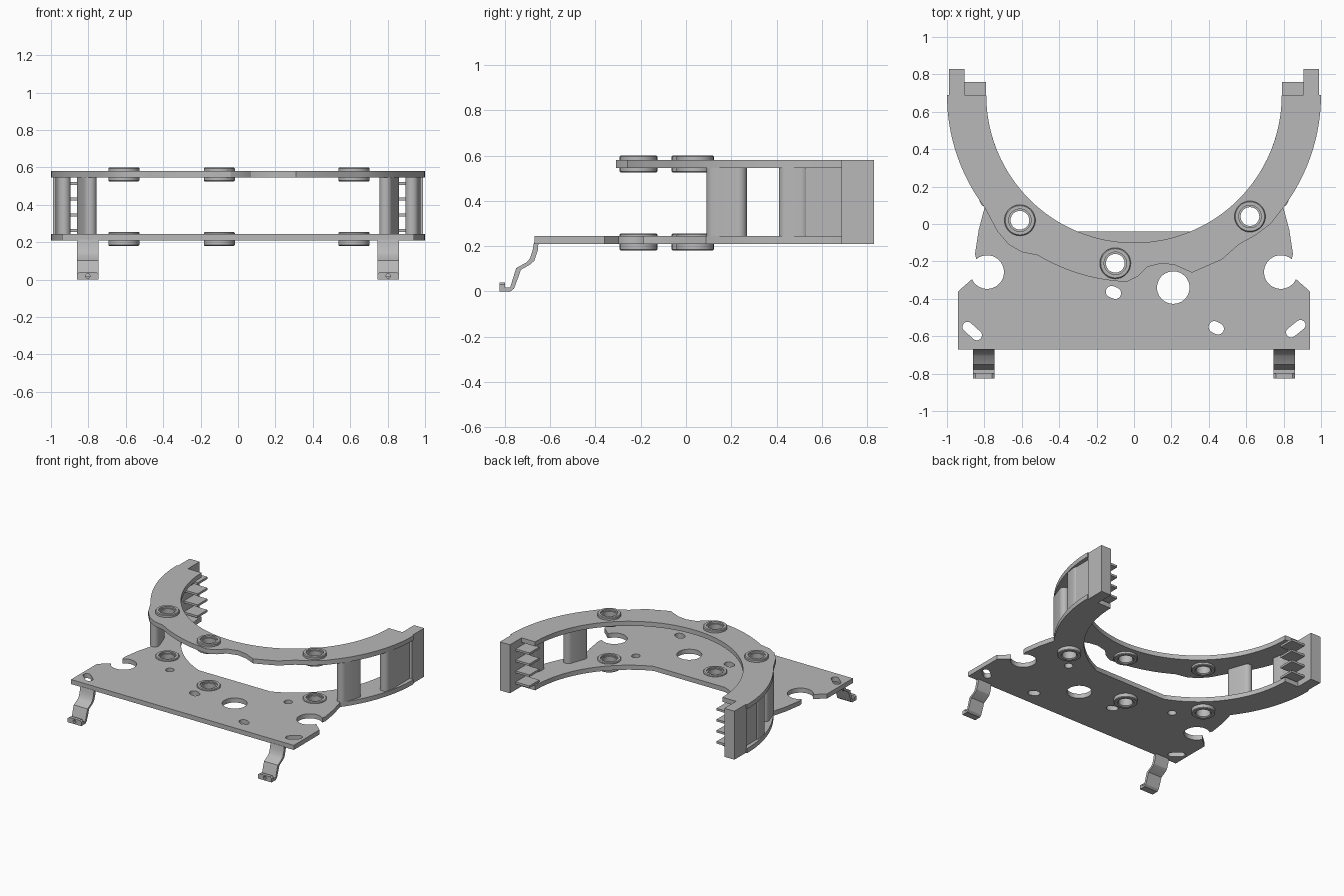
import bpy, bmesh
from math import sin, cos, radians, pi, atan2, degrees
from mathutils import Matrix, Vector

old = bpy.data.objects.get("Cube")
if old:
    bpy.data.objects.remove(old, do_unlink=True)

grey = bpy.data.materials.new("plain_grey")
grey.use_nodes = True
COLOR = (0.48, 0.48, 0.48, 1)
grey.diffuse_color = COLOR
grey.node_tree.nodes["Principled BSDF"].inputs["Base Color"].default_value = COLOR


def finish(name, bm):
    bmesh.ops.remove_doubles(bm, verts=bm.verts, dist=0.0001)
    bmesh.ops.recalc_face_normals(bm, faces=bm.faces)
    mesh = bpy.data.meshes.new(name)
    bm.to_mesh(mesh)
    bm.free()
    mesh.materials.append(grey)
    obj = bpy.data.objects.new(name, mesh)
    bpy.context.collection.objects.link(obj)
    bpy.ops.object.select_all(action='DESELECT')
    obj.select_set(True)
    bpy.context.view_layer.objects.active = obj
    bpy.ops.object.shade_smooth_by_angle(angle=radians(30))
    return obj


def prism(name, loops, low, high, frame=Matrix()):
    """Filled outline (first loop) with holes (other loops), extruded from low to high."""
    curve = bpy.data.curves.new(name, 'CURVE')
    curve.dimensions = '2D'
    curve.fill_mode = 'BOTH'
    curve.extrude = (high - low) / 2
    for loop in loops:
        spline = curve.splines.new('POLY')
        spline.points.add(len(loop) - 1)
        for point, (x, y) in zip(spline.points, loop):
            point.co = (x, y, 0, 1)
        spline.use_cyclic_u = True
    temp = bpy.data.objects.new(name + "_outline", curve)
    bpy.context.collection.objects.link(temp)
    graph = bpy.context.evaluated_depsgraph_get()
    mesh = bpy.data.meshes.new_from_object(temp.evaluated_get(graph))
    bm = bmesh.new()
    bm.from_mesh(mesh)
    bpy.data.objects.remove(temp)
    bpy.data.meshes.remove(mesh)
    bm.transform(frame @ Matrix.Translation((0, 0, (low + high) / 2)))
    return finish(name, bm)


def arc(cx, cy, r, start, end, steps=24):
    angles = [radians(start + (end - start) * i / steps) for i in range(steps + 1)]
    return [(cx + r * cos(a), cy + r * sin(a)) for a in angles]


def circle(cx, cy, r):
    return arc(cx, cy, r, 0, 350, 35)


def slot(a, b, r):
    t = degrees(atan2(b[1] - a[1], b[0] - a[0]))
    return arc(*a, r, t + 90, t + 270, 10) + arc(*b, r, t - 90, t + 90, 10)


def mirror(points):
    return [(-x, y) for x, y in reversed(points)]


def box(name, x, y, z):
    return prism(name, [[(x[0], y[0]), (x[1], y[0]), (x[1], y[1]), (x[0], y[1])]], *z)


CY, INNER, OUTER = 0.69, 0.79, 1.0
LOW, HIGH = (0.21, 0.245), (0.545, 0.58)
BUSHES = [(-0.61, 0.02), (-0.10, -0.21), (0.62, 0.04)]
bores = [circle(x, y, 0.055) for x, y in BUSHES]

# Upper crescent plate with a wavy front edge
wave = [(0.73, 0.0), (0.65, -0.06), (0.56, -0.11), (0.47, -0.19), (0.31, -0.26),
        (0.22, -0.22), (0.15, -0.21), (0.07, -0.23), (0.02, -0.28), (-0.04, -0.31)]
upper = (arc(0, CY, INNER, 180, 360, 64) + arc(0, CY, OUTER, 360, 323, 16) + wave
         + arc(0, CY, OUTER, 264, 239, 10) + [(-0.6, -0.15), (-0.67, -0.11), (-0.73, -0.04)]
         + arc(0, CY, OUTER, 217, 180, 16))
prism("upper_plate", [upper] + bores, *HIGH)

# Lower plate: crescent merged with a wide front apron, open side notches
side = (arc(0, CY, OUTER, 360, 323, 16) + [(0.83, -0.03), (0.85, -0.16)]
        + arc(0.785, -0.257, 0.09, 50, 335) + [(0.94, -0.36), (0.94, -0.67)])
lower = (arc(0, CY, INNER, 180, 247.5, 26) + arc(0, CY, INNER, 292.5, 360, 26)
         + side + mirror(side))
holes = [circle(0.21, -0.34, 0.087), circle(0.50, -0.11, 0.03), circle(-0.47, -0.15, 0.03),
         slot((-0.12, -0.362), (-0.10, -0.37), 0.031),
         slot((0.43, -0.55), (0.45, -0.56), 0.031),
         slot((-0.89, -0.55), (-0.84, -0.595), 0.027),
         slot((0.84, -0.58), (0.89, -0.54), 0.027)]
prism("lower_plate", [lower] + bores + holes, *LOW)

# Flanged bushings in both plates
PROFILE = [(0.05, 0.006), (0.058, 0), (0.078, 0), (0.083, 0.005), (0.083, 0.07),
           (0.078, 0.075), (0.06, 0.075), (0.06, 0.062), (0.05, 0.062)]
for level, base in (("lower", 0.18), ("upper", 0.525)):
    for i, (x, y) in enumerate(BUSHES):
        bm = bmesh.new()
        ring = [bm.verts.new((r, 0, z)) for r, z in PROFILE]
        edges = [bm.edges.new((ring[k - 1], ring[k])) for k in range(len(ring))]
        bmesh.ops.spin(bm, geom=ring + edges, cent=(0, 0, 0), axis=(0, 0, 1),
                       angle=2 * pi, steps=36, use_merge=False)
        bm.transform(Matrix.Translation((x, y, base)))
        finish(f"{level}_bushing_{i + 1}", bm)

# Spring feet: cross-section drawn in the y-z plane, lip in the x-z plane
SECTION = Matrix(((0, 0, 1, 0), (1, 0, 0, 0), (0, 1, 0, 0), (0, 0, 0, 1)))
FACING = Matrix(((1, 0, 0, 0), (0, 0, -1, 0), (0, 1, 0, 0), (0, 0, 0, 1)))
strip = [(-0.652, 0.215), (-0.655, 0.18), (-0.67, 0.135), (-0.69, 0.118), (-0.73, 0.095),
         (-0.742, 0.06), (-0.76, 0.012), (-0.775, 0.0), (-0.81, 0.0), (-0.81, 0.016),
         (-0.777, 0.016), (-0.764, 0.06), (-0.75, 0.103), (-0.705, 0.128),
         (-0.69, 0.145), (-0.678, 0.18), (-0.672, 0.215)]

for s, label in ((1, "left"), (-1, "right")):
    cx = 0.803 * s
    prism(label + "_spring_foot", [strip], cx - 0.058, cx + 0.058, SECTION)
    lip = [(cx - 0.058, 0.0), (cx + 0.058, 0.0), (cx + 0.058, 0.03), (cx + 0.045, 0.04),
           (cx - 0.045, 0.04), (cx - 0.058, 0.03)]
    prism(label + "_foot_lip", [lip, circle(cx, 0.02, 0.012)], 0.8, 0.825, FACING)

    # Pillars between the plates
    gap = (LOW[1], HIGH[0])
    prism(label + "_front_pillar",
          [slot((0.79 * s, 0.125), (0.828 * s, 0.235), 0.034)], *gap)
    prism(label + "_rear_pillar",
          [slot((0.93 * s, 0.445), (0.94 * s, 0.51), 0.035)], *gap)

    # End wall: recessed web and full-height block
    def span(a, b):
        return tuple(sorted((a * s, b * s)))
    box(label + "_end_web", span(0.905, 0.968), (0.525, 0.70), gap)
    box(label + "_end_block", span(0.905, 0.99), (0.685, 0.83), (LOW[0], HIGH[1]))

    # Cooling fins on the inner side of the end wall
    for i in range(4):
        z = 0.262 + i * 0.084
        box(f"{label}_fin_{i + 1}", span(0.79, 0.91), (0.64, 0.76), (z - 0.008, z + 0.008))
